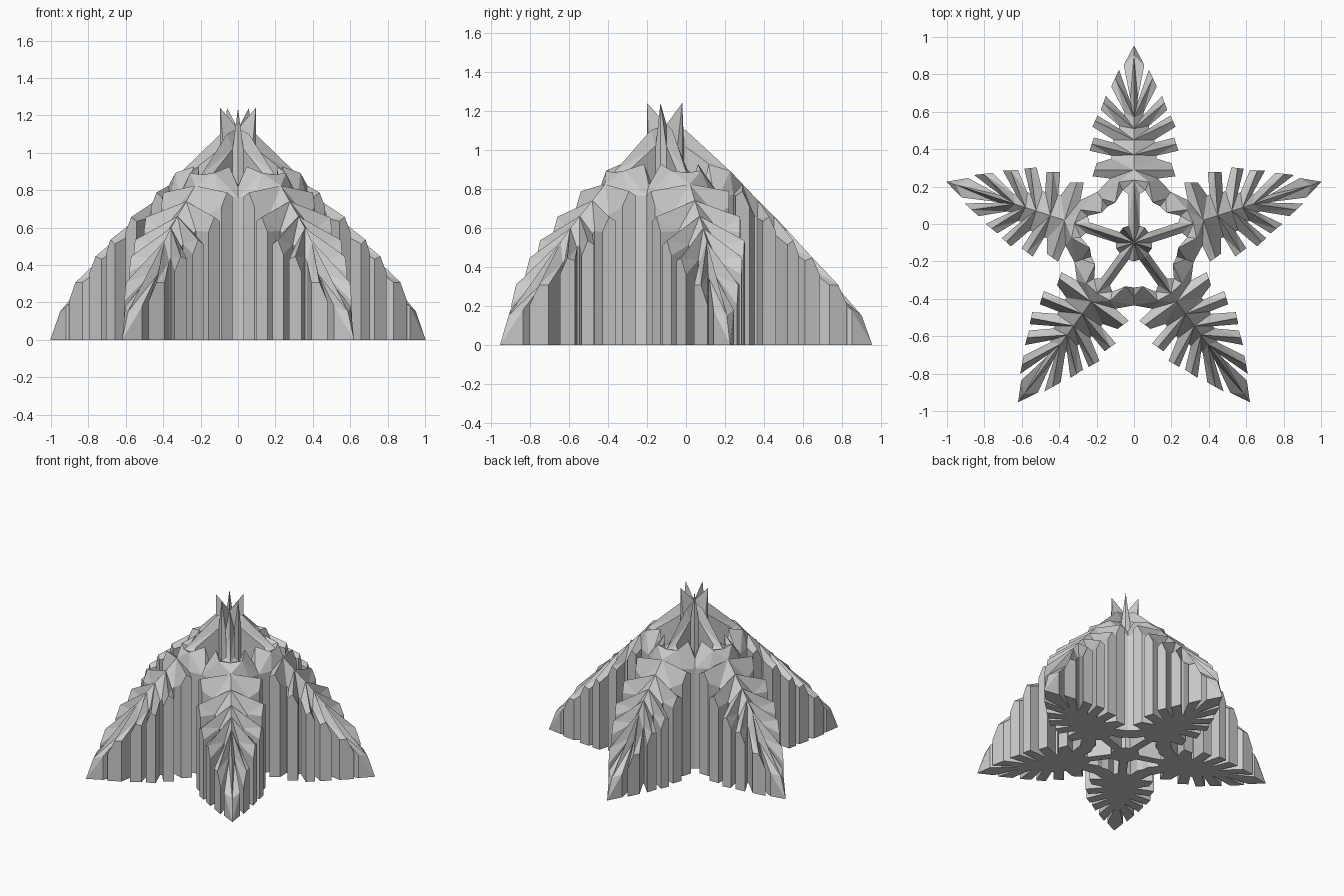
import bpy, bmesh, math

if "Cube" in bpy.data.objects:
    bpy.data.objects.remove(bpy.data.objects["Cube"])

CY = -0.10  # centre of the five-fold star
PROFILE = [(0, 1.13), (0.1, 1.10), (0.3, 0.92), (0.46, 0.75), (0.6, 0.61), (0.7, 0.495),
           (0.8, 0.39), (0.88, 0.295), (0.95, 0.21), (1.01, 0.14), (1.055, 0.0)]


def height(r):
    for (r0, z0), (r1, z1) in zip(PROFILE, PROFILE[1:]):
        if r <= r1:
            return z0 + (z1 - z0) * (r - r0) / (r1 - r0)
    return 0.0


def P(x, y, dz=0.0):
    """Point of the arm that points to +y, dropped on the conical slope."""
    return (x, y - CY, max(0.0, height(math.hypot(x, y - CY)) + dz))


tris = []


def fan(*pts):
    for i in range(1, len(pts) - 1):
        tris.append((pts[0], pts[i], pts[i + 1]))


# leaf tip
notch = P(0.02, 0.67, -0.08)
root = P(0, 0.61, 0.0)
edge = P(0.055, 0.85, -0.03)
fan(P(0, 0.90), root, notch, edge, P(0, 0.955))

# side lobes: root y, outer corner, inner corner, following notch
LOBES = [
    (0.57, (0.08, 0.825), (0.122, 0.735), (0.05, 0.595)),
    (0.51, (0.15, 0.685), (0.178, 0.61), (0.08, 0.525)),
    (0.45, (0.195, 0.58), (0.222, 0.52), (0.11, 0.45)),
    (0.37, (0.214, 0.462), (0.238, 0.392), (0.12, 0.365)),
    (0.29, (0.20, 0.325), (0.222, 0.255), (0.128, 0.243)),
]
for ry, a, b, n in LOBES:
    s = P(0, ry, 0.0)
    low = P(notch[0], notch[1] + CY - 0.015, -0.08)
    fan(root, s, low, notch)
    m = P((a[0] + b[0]) / 2, (a[1] + b[1]) / 2, 0.02)
    n2 = P(*n, -0.08)
    fan(m, P(*a, -0.03), low, s, n2, P(*b, -0.03))
    root, notch = s, n2


# bridge to the neighbouring leaf, ending on the sector line
def sector(r, dz):
    t = math.radians(54)
    return P(r * math.cos(t), CY + r * math.sin(t), dz)


j1, jm, j2 = sector(0.335, -0.12), sector(0.29, -0.11), sector(0.24, -0.15)
t = P(0.08, 0.225, 0.01)
k = P(0.06, 0.18, -0.06)
h = P(0.10, 0.115, -0.05)
q2 = P(0.03, 0.16, -0.06)
s1 = P(0, 0.235, 0.0)
fan(root, s1, t)
fan(root, t, notch)
fan(t, jm, j1, notch)
fan(t, k, h, jm)
fan(h, j2, jm)
fan(s1, q2, k, t)

# spoke and crown spike
s0 = P(0, 0.0, 0.0)
q1 = P(0.03, -0.01, -0.08)
spike = sector(0.1, 0)
spike = (spike[0], spike[1], 1.24)
fan(s1, s0, q1, q2)
fan(P(0, CY), spike, q1, s0)

# repeat: mirror each half-arm, turn five times, add the flat base
bm = bmesh.new()
for arm in range(5):
    a = arm * math.tau / 5
    ca, sa = math.cos(a), math.sin(a)
    for mx in (1, -1):
        for tri in tris:
            top = [(mx * x * ca - y * sa, mx * x * sa + y * ca + CY, z) for x, y, z in tri]
            bm.faces.new([bm.verts.new(p) for p in top])
bmesh.ops.remove_doubles(bm, verts=bm.verts, dist=0.0008)
base = set(bmesh.ops.duplicate(bm, geom=bm.verts[:] + bm.edges[:] + bm.faces[:])["geom"])
rim = [e for e in bm.edges if e.is_boundary and e not in base]
for g in base:
    if isinstance(g, bmesh.types.BMVert):
        g.co.z = 0
# vertical walls
walls = bmesh.ops.extrude_edge_only(bm, edges=rim)["geom"]
for g in walls:
    if isinstance(g, bmesh.types.BMVert):
        g.co.z = 0
bmesh.ops.remove_doubles(bm, verts=bm.verts, dist=0.0008)
bmesh.ops.recalc_face_normals(bm, faces=bm.faces)

mesh = bpy.data.meshes.new("star_peak")
bm.to_mesh(mesh)
bm.free()
obj = bpy.data.objects.new("star_peak", mesh)
bpy.context.collection.objects.link(obj)
